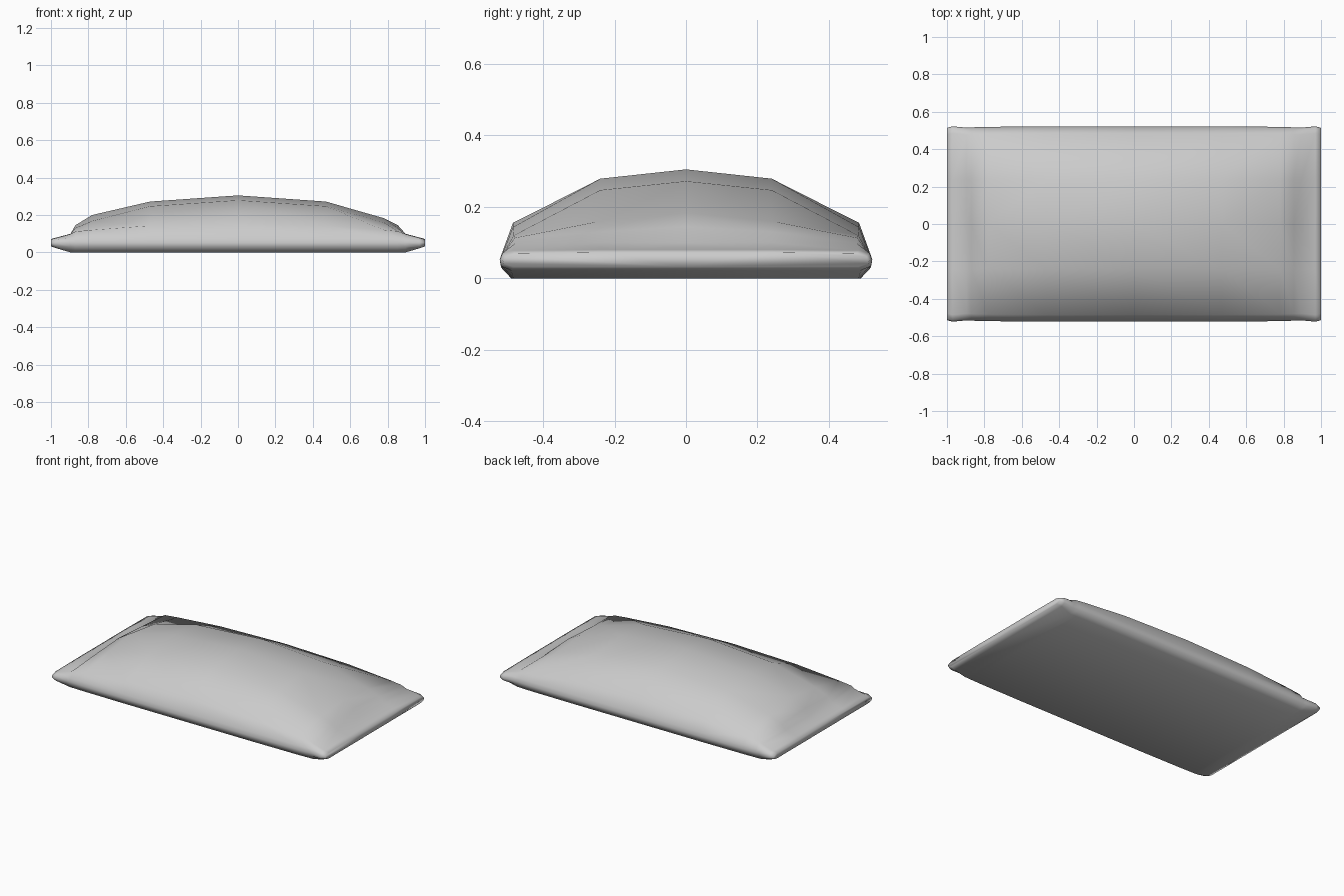
import bpy, bmesh

# Stations along x: x, top height at y=0 / 0.24 / 0.485, side width scale, rim squash, bottom height
STATIONS = [
    (-1.000, .072, .072, .070, .985, .45, .032),
    (-0.970, .080, .080, .078, 1.00, .80, .022),
    (-0.895, .100, .100, .098, .987, 1.0, .000),
    (-0.870, .145, .130, .112, .990, 1.0, .000),
    (-0.780, .200, .168, .120, .995, 1.0, .000),
    (-0.470, .272, .247, .143, 1.00, 1.0, .000),
    (0.000, .305, .279, .155, 1.00, 1.0, .000),
    (0.470, .272, .247, .143, 1.00, 1.0, .000),
    (0.780, .183, .160, .120, .995, 1.0, .000),
    (0.855, .145, .130, .113, .990, 1.0, .000),
    (0.895, .100, .100, .098, .987, 1.0, .000),
    (0.970, .080, .080, .078, 1.00, .80, .022),
    (1.000, .072, .072, .070, .985, .45, .032),
]


def section(h0, h1, h2, w, s, b):
    """Half cross-section from the top centre, round the rim, to the bottom centre."""
    def rim(z):
        return .05 + (z - .05) * s
    return [(0, h0), (.24, h1), (.485 * w, h2), (.514 * w, rim(.075)),
            (.522 * w, rim(.052)), (.518 * w, rim(.03)), (.49 * w, b), (0, b)]


# Pillow half, lofted between stations
bm = bmesh.new()
rings = []
for x, *p in STATIONS:
    rings.append([bm.verts.new((x, y, z)) for y, z in section(*p)])
for a, c in zip(rings, rings[1:]):
    for i in range(len(a) - 1):
        bm.faces.new((a[i], a[i + 1], c[i + 1], c[i]))
bm.faces.new(rings[0][::-1])
bm.faces.new(rings[-1])

# Mirror to the other half
geom = bm.verts[:] + bm.edges[:] + bm.faces[:]
bmesh.ops.mirror(bm, geom=geom, axis='Y', merge_dist=1e-4)
bmesh.ops.remove_doubles(bm, verts=bm.verts[:], dist=1e-4)
bmesh.ops.recalc_face_normals(bm, faces=bm.faces[:])
for f in bm.faces:
    f.smooth = True

mesh = bpy.data.meshes.new("pillow")
bm.to_mesh(mesh)
bm.free()
pillow = bpy.data.objects.new("pillow", mesh)
bpy.context.collection.objects.link(pillow)
